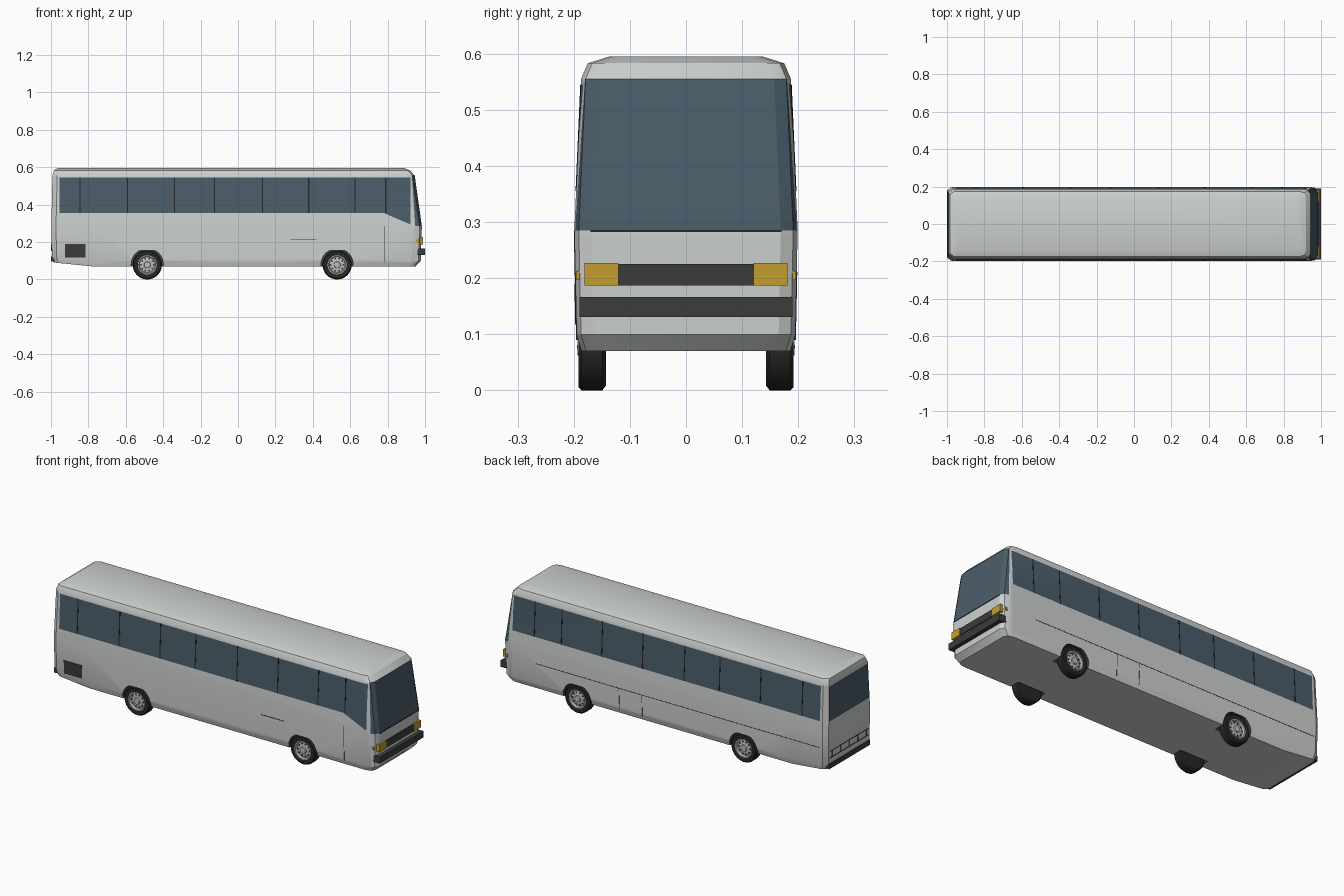
import bpy, bmesh, math
from mathutils import Vector

cube = bpy.data.objects.get("Cube")
if cube:
    bpy.data.objects.remove(cube, do_unlink=True)


def material(name, rgb):
    m = bpy.data.materials.new(name)
    m.use_nodes = True
    m.diffuse_color = (*rgb, 1)
    m.node_tree.nodes["Principled BSDF"].inputs["Base Color"].default_value = (*rgb, 1)
    return m


PAINT = material("silver_paint", (0.61, 0.64, 0.63))
GLASS = material("tinted_glass", (0.07, 0.11, 0.145))
DARK = material("dark_plastic", (0.045, 0.045, 0.045))
RUBBER = material("black_rubber", (0.02, 0.02, 0.02))
AMBER = material("amber_lamp", (0.55, 0.34, 0.03))
RIM = material("rim_metal", (0.5, 0.51, 0.51))


def finish(name, bm, mats, smooth=None):
    bmesh.ops.recalc_face_normals(bm, faces=bm.faces)
    me = bpy.data.meshes.new(name)
    bm.to_mesh(me)
    bm.free()
    for m in mats:
        me.materials.append(m)
    ob = bpy.data.objects.new(name, me)
    bpy.context.collection.objects.link(ob)
    if smooth:
        smooth_object(ob, smooth)
    return ob


def smooth_object(ob, degrees):
    bpy.ops.object.select_all(action='DESELECT')
    ob.select_set(True)
    bpy.context.view_layer.objects.active = ob
    bpy.ops.object.shade_smooth_by_angle(angle=math.radians(degrees))


def box(name, lo, hi, mat):
    bm = bmesh.new()
    bmesh.ops.create_cube(bm, size=1)
    for v in bm.verts:
        v.co = [(a + b) / 2 + c * (b - a) for a, b, c in zip(lo, hi, v.co)]
    return finish(name, bm, [mat])


def side_y(z):
    # half width of the body wall at a height
    if z < 0.285:
        return 0.195 + 0.004 * (z - 0.1) / 0.185
    return 0.199 - 0.012 * (z - 0.285) / 0.27


def side_plate(name, x0, x1, z0, z1, sign, mat, out=0.002):
    # thin plate that follows the slope of the side wall
    bm = bmesh.new()
    bmesh.ops.create_cube(bm, size=1)
    for v in bm.verts:
        x = x0 if v.co.x < 0 else x1
        z = z0 if v.co.z < 0 else z1
        v.co = (x, sign * (side_y(z) + (out if v.co.y > 0 else -0.004)), z)
    return finish(name, bm, [mat])


# Body shell: plan outlines stacked by height (z, rear x, front x, half width)
LEVELS = [(0.07, -0.985, 0.95, 0.186), (0.1, -0.995, 0.977, 0.195),
          (0.285, -0.998, 0.983, 0.199), (0.555, -0.992, 0.945, 0.187),
          (0.583, -0.985, 0.92, 0.175), (0.595, -0.965, 0.89, 0.137)]
bm = bmesh.new()
rings = []
for z, xr, xf, h in LEVELS:
    half = [(xf, h - 0.03), (xf - 0.012, h - 0.008), (xf - 0.04, h),
            (xr + 0.025, h), (xr, h - 0.018)]
    outline = half + [(x, -y) for x, y in reversed(half)]
    rings.append([bm.verts.new((x, y, z)) for x, y in outline])
for a, b in zip(rings, rings[1:]):
    for i in range(len(a)):
        j = (i + 1) % len(a)
        bm.faces.new((a[i], a[j], b[j], b[i]))
bm.faces.new(rings[0])
bm.faces.new(rings[-1])

# Cut the window outlines into the shell
WIN_REAR, WIN_FRONT, SILL, HEAD = -0.955, 0.922, 0.355, 0.545
PILLAR, PILLAR_N = Vector((0.93, 0, 0.55)), Vector((0.265, 0, 0.018)).normalized()
DROP, DROP_N = Vector((0.78, 0, SILL)), Vector((0.06, 0, 0.14)).normalized()
X, Z = Vector((1, 0, 0)), Vector((0, 0, 1))
cuts = [(Z * SILL, Z), (Z * HEAD, Z), (X * WIN_REAR, X), (X * WIN_FRONT, X),
        (X * -0.78, X), (PILLAR, PILLAR_N), (DROP, DROP_N)]
for co, no in cuts:
    bmesh.ops.bisect_plane(bm, geom=bm.verts[:] + bm.edges[:] + bm.faces[:],
                           dist=1e-5, plane_co=co, plane_no=no)
bm.normal_update()
bmesh.ops.recalc_face_normals(bm, faces=bm.faces)
for f in bm.faces:
    c, n = f.calc_center_median(), f.normal
    on_side = abs(n.y) > 0.9 and WIN_REAR < c.x < WIN_FRONT
    windscreen = 0.285 < c.z < 0.555 and (c - PILLAR).dot(PILLAR_N) > 0
    side_window = on_side and SILL < c.z < HEAD
    door_window = (on_side and n.y < 0 and 0.285 < c.z < SILL
                   and (c - DROP).dot(DROP_N) > 0)
    rear_window = n.x < -0.9 and SILL < c.z < HEAD
    f.material_index = int(windscreen or side_window or door_window or rear_window)
# Rising tail underside
for v in bm.verts:
    if v.co.z < 0.11 and v.co.x < -0.78:
        v.co.z += 0.1 * (-0.78 - v.co.x)
body = finish("body_shell", bm, [PAINT, GLASS, DARK])

# Wheel arches cut out of the shell
AXLES = {"rear": -0.485, "front": 0.53}
SIDES = {"left": 1, "right": -1}
for x in AXLES.values():
    for s in SIDES.values():
        bm = bmesh.new()
        bmesh.ops.create_cone(bm, cap_ends=True, segments=32, radius1=0.086,
                              radius2=0.086, depth=0.12)
        for v in bm.verts:
            v.co = (x + v.co.x, s * 0.19 + v.co.z, min(0.08 + v.co.y, 0.156))
        bmesh.ops.remove_doubles(bm, verts=bm.verts, dist=1e-5)
        cutter = finish("arch_cutter", bm, [DARK])
        cutter.hide_render = True
        mod = body.modifiers.new("arch", 'BOOLEAN')
        mod.operation, mod.solver, mod.object = 'DIFFERENCE', 'EXACT', cutter
        mod.material_mode = 'TRANSFER'
        bpy.context.view_layer.objects.active = body
        bpy.ops.object.modifier_apply(modifier=mod.name)
        bpy.data.objects.remove(cutter, do_unlink=True)
smooth_object(body, 25)


# Wheels: lathed tyre and rim, with a ring of dark vent holes
def lathe(name, profile, x, s, mat):
    bm = bmesh.new()
    vs = [bm.verts.new((r, y * s, 0)) for r, y in profile]
    es = [bm.edges.new(p) for p in zip(vs, vs[1:])]
    bmesh.ops.spin(bm, geom=vs + es, cent=(0, 0, 0), axis=(0, 1, 0),
                   angle=math.tau, steps=32)
    bmesh.ops.remove_doubles(bm, verts=bm.verts, dist=1e-5)
    bmesh.ops.translate(bm, verts=bm.verts, vec=(x, 0, 0.078))
    return finish(name, bm, [mat], 35)


TYRE = [(0, 0.143), (0.07, 0.143), (0.078, 0.149), (0.078, 0.186),
        (0.072, 0.192), (0.051, 0.191), (0.049, 0.18)]
DISC = [(0.051, 0.18), (0.051, 0.192), (0.046, 0.192), (0.042, 0.181),
        (0.024, 0.186), (0.018, 0.186), (0.016, 0.193), (0, 0.194)]
for axle, x in AXLES.items():
    for side, s in SIDES.items():
        lathe(f"{axle}_{side}_tyre", TYRE, x, s, RUBBER)
        lathe(f"{axle}_{side}_rim", DISC, x, s, RIM)
        bm = bmesh.new()
        for i in range(10):
            a = math.tau * i / 10
            made = bmesh.ops.create_cone(bm, cap_ends=True, segments=8, radius1=0.005,
                                         radius2=0.005, depth=0.006)
            for v in made["verts"]:
                v.co = (x + 0.034 * math.cos(a) + v.co.x, s * 0.1825 + v.co.z,
                        0.078 + 0.034 * math.sin(a) + v.co.y)
        finish(f"{axle}_{side}_rim_vents", bm, [DARK])

# Window dividers, seams and markers on both sides
for side, s in SIDES.items():
    for i, x in enumerate((-0.845, -0.59, -0.34, -0.125, 0.13, 0.378, 0.625, 0.79)):
        side_plate(f"{side}_window_divider_{i}", x - 0.003, x + 0.003, SILL, HEAD,
                   s, RUBBER, 0.001)
    box(f"{side}_corner_marker", (0.952, min(s * 0.185, s * 0.196), 0.197),
        (0.966, max(s * 0.185, s * 0.196), 0.213), AMBER)
side_plate("left_trim_line", -0.96, 0.78, 0.208, 0.211, 1, DARK, 0.001)
side_plate("right_trim_line", 0.28, 0.42, 0.21, 0.214, -1, DARK, 0.001)
side_plate("right_door_seam", 0.784, 0.786, 0.09, 0.285, -1, DARK, 0.001)
for i, x in enumerate((0.13, 0.27)):
    side_plate(f"left_hatch_seam_{i}", x, x + 0.002, 0.09, 0.208, 1, DARK, 0.001)
side_plate("engine_grille", -0.925, -0.815, 0.117, 0.19, -1, DARK)

# Front end: grille, headlamps, bumper strip
box("front_grille", (0.96, -0.12, 0.187), (0.987, 0.12, 0.225), DARK)
for side, s in SIDES.items():
    lo, hi = sorted((s * 0.12, s * 0.181))
    box(f"{side}_headlamp", (0.95, lo, 0.187), (0.99, hi, 0.227), AMBER)
box("front_bumper_strip", (0.95, -0.19, 0.131), (1.0, 0.19, 0.166), DARK)
box("windscreen_seal", (0.96, -0.17, 0.282), (0.985, 0.17, 0.286), RUBBER)

# Rear end: bumper strip and panel seams
box("rear_bumper_strip", (-1.0, -0.178, 0.095), (-0.98, 0.178, 0.122), DARK)
for i, z in enumerate((0.152, 0.188)):
    box(f"rear_panel_seam_{i}", (-0.999, -0.17, z), (-0.99, 0.17, z + 0.002), DARK)
for i in range(5):
    y = -0.15 + 0.075 * i
    box(f"rear_lamp_seam_{i}", (-0.999, y - 0.001, 0.152), (-0.99, y + 0.001, 0.188), DARK)
